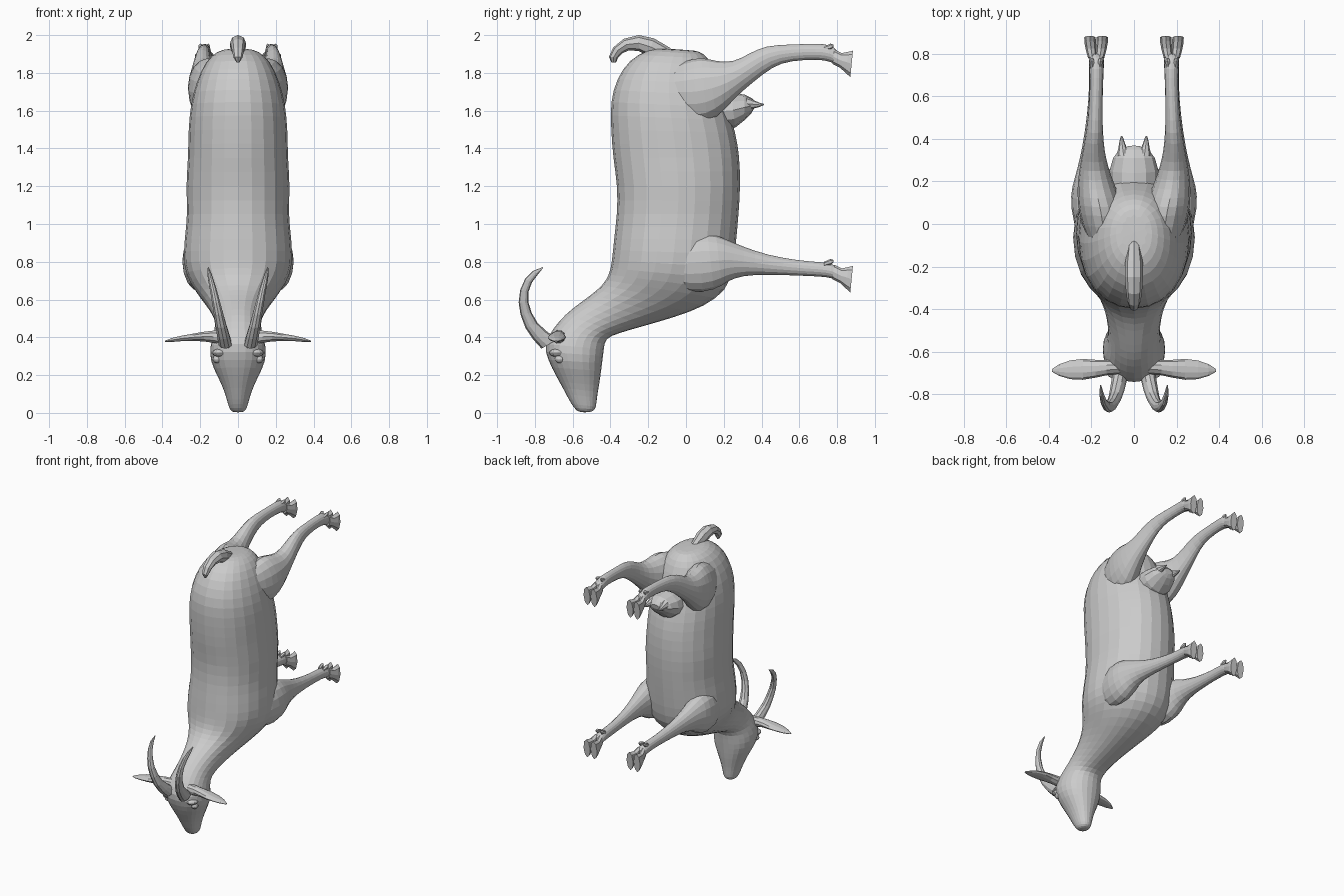
import bpy, bmesh, math
from mathutils import Vector


def loft(name, rings, sides=12, mirror=True, power=1.0, subdiv=False):
    """Skin elliptical rings, each given as (centre, half axis A, half axis B)."""
    bm = bmesh.new()
    loops = []
    # make up for the shrinkage of a subdivided ring
    grow = 3 / (2 + math.cos(2 * math.pi / sides)) if subdiv else 1
    for c, a, b in rings:
        loop = []
        for i in range(sides):
            t = 2 * math.pi * i / sides
            ct, st = math.cos(t), math.sin(t)
            ct = math.copysign(abs(ct) ** power, ct) * grow
            st = math.copysign(abs(st) ** power, st) * grow
            loop.append(bm.verts.new(c + a * ct + b * st))
        loops.append(loop)
    for p, q in zip(loops, loops[1:]):
        for i in range(sides):
            j = (i + 1) % sides
            bm.faces.new((p[i], p[j], q[j], q[i]))
    bm.faces.new(loops[0])
    bm.faces.new(loops[-1])
    return finish(name, bm, mirror, subdiv)


def finish(name, bm, mirror, subdiv=False):
    bmesh.ops.recalc_face_normals(bm, faces=bm.faces)
    me = bpy.data.meshes.new(name)
    bm.to_mesh(me)
    bm.free()
    ob = bpy.data.objects.new(name, me)
    bpy.context.collection.objects.link(ob)
    if subdiv:
        sub = ob.modifiers.new("soften", 'SUBSURF')
        sub.levels = sub.render_levels = 1
    if mirror:
        ob.modifiers.new("mirror", 'MIRROR').use_mirror_merge = False
    return ob


def profile(name, rows, **kw):
    """Rows: side-view edge points (y0, z0, y1, z1), half width, x centre."""
    rings = []
    for y0, z0, y1, z1, w, x in rows:
        p, q = Vector((x, y0, z0)), Vector((x, y1, z1))
        rings.append(((p + q) / 2, (p - q) / 2, Vector((w, 0, 0))))
    return loft(name, rings, **kw)


def ball(name, pos, size, mirror=True):
    bm = bmesh.new()
    bmesh.ops.create_uvsphere(bm, u_segments=12, v_segments=8, radius=1)
    for v in bm.verts:
        v.co = Vector(v.co[i] * size[i] + pos[i] for i in range(3))
    return finish(name, bm, mirror)


# Trunk, rump to base of neck, then neck and head in one skin
body = [
    (-.13, 1.93, .05, 1.92, .06), (-.20, 1.925, .09, 1.905, .11),
    (-.30, 1.87, .14, 1.85, .172), (-.365, 1.77, .18, 1.74, .218),
    (-.4, 1.65, .22, 1.62, .25), (-.395, 1.5, .262, 1.48, .262),
    (-.385, 1.35, .282, 1.36, .262), (-.36, 1.2, .287, 1.2, .275),
    (-.363, 1.05, .277, 1.05, .265), (-.38, .92, .265, .92, .282),
    (-.39, .8, .25, .76, .29), (-.405, .73, .215, .65, .255),
    (-.44, .675, .1, .565, .203), (-.50, .625, -.06, .507, .158),
    (-.57, .575, -.22, .462, .13), (-.64, .52, -.36, .422, .118),
    (-.70, .45, -.43, .395, .127), (-.755, .365, -.435, .34, .148),
    (-.73, .28, -.445, .265, .147), (-.69, .2, -.455, .18, .105),
    (-.65, .13, -.468, .11, .073), (-.62, .07, -.475, .05, .056),
    (-.59, .022, -.48, .015, .045), (-.565, .002, -.51, .002, .026)]
profile("body", [r + (0,) for r in body], sides=12, mirror=False, power=.92, subdiv=True)

# Legs
profile("front_leg", [
    (-.14, .88, -.12, .70, .05, .18), (.0, .95, .02, .63, .092, .198),
    (.12, .955, .16, .65, .094, .206), (.2, .925, .22, .70, .075, .205),
    (.3, .88, .3, .728, .055, .2), (.43, .835, .43, .733, .04, .19),
    (.6, .805, .6, .727, .031, .18), (.72, .798, .72, .722, .034, .176),
    (.77, .79, .77, .715, .036, .177), (.81, .77, .80, .70, .034, .178)],
    sides=8, subdiv=True)
profile("hind_leg", [
    (-.16, 1.8, -.14, 1.62, .05, .13), (.0, 1.865, .0, 1.52, .105, .145),
    (.08, 1.885, .12, 1.53, .105, .16), (.16, 1.86, .2, 1.60, .088, .178),
    (.25, 1.855, .27, 1.68, .068, .188), (.33, 1.9, .36, 1.755, .05, .19),
    (.42, 1.945, .46, 1.835, .038, .185), (.55, 1.95, .55, 1.865, .031, .18),
    (.7, 1.955, .7, 1.872, .031, .175), (.76, 1.95, .76, 1.862, .036, .177),
    (.81, 1.92, .80, 1.84, .034, .178)], sides=8, subdiv=True)

# Cloven hooves and dewclaws
for leg, z in (("front", 0), ("hind", 1.14)):
    for side, s in (("inner", -1), ("outer", 1)):
        profile(f"{leg}_hoof_{side}", [
            (.785, .785 + z, .775, .708 + z, .020, .178 + s * .018),
            (.825, .765 + z, .815, .688 + z, .025, .178 + s * .024),
            (.86, .772 + z, .845, .66 + z, .027, .178 + s * .028),
            (.884, .778 + z, .87, .638 + z, .027, .178 + s * .029)], sides=8)
        profile(f"{leg}_dewclaw_{side}", [
            (.73, .80 + z, .73, .775 + z, .012, .178 + s * .016),
            (.765, .815 + z, .77, .785 + z, .012, .178 + s * .02),
            (.78, .81 + z, .78, .798 + z, .006, .178 + s * .02)], sides=6)

# Tail curling over the rump
profile("tail", [
    (-.08, 1.93, -.14, 1.87, .03, 0), (-.17, 1.983, -.2, 1.89, .042, 0),
    (-.25, 2.0, -.25, 1.915, .043, 0), (-.33, 1.98, -.3, 1.92, .038, 0),
    (-.385, 1.935, -.335, 1.905, .032, 0), (-.408, 1.885, -.36, 1.88, .024, 0),
    (-.395, 1.855, -.37, 1.855, .008, 0)], sides=8, mirror=False)

# Udder with teats
profile("udder", [
    (.14, 1.70, .16, 1.49, .115, 0), (.24, 1.695, .26, 1.51, .115, 0),
    (.31, 1.685, .31, 1.55, .098, 0), (.35, 1.665, .345, 1.585, .07, 0),
    (.368, 1.645, .36, 1.61, .03, 0)], mirror=False)
profile("teat", [
    (.32, 1.675, .32, 1.60, .034, .048), (.36, 1.655, .36, 1.612, .019, .054),
    (.39, 1.642, .39, 1.62, .011, .057), (.413, 1.636, .413, 1.63, .004, .058)], sides=8)

# Horns sweeping up and back
profile("horn", [
    (-.765, .34, -.68, .39, .036, .068), (-.81, .39, -.735, .43, .034, .078),
    (-.85, .45, -.785, .475, .030, .09), (-.876, .52, -.817, .53, .026, .103),
    (-.886, .585, -.834, .585, .023, .116), (-.878, .65, -.834, .64, .019, .129),
    (-.852, .71, -.816, .69, .015, .143), (-.81, .752, -.785, .732, .010, .153),
    (-.757, .772, -.757, .766, .003, .157)], sides=10)

# Leaf-shaped ears: x, y, z, half width in y, half thickness
loft("ear", [(Vector((x, y, z)), Vector((0, w, 0)), Vector((0, 0, t))) for x, y, z, w, t in (
    (.06, -.67, .40, .035, .04), (.13, -.675, .403, .036, .034),
    (.18, -.68, .404, .042, .027), (.24, -.683, .400, .049, .020),
    (.30, -.685, .394, .044, .015), (.35, -.686, .386, .028, .011),
    (.386, -.688, .379, .006, .004))], sides=10)

# Eyes with brow ridges
ball("eye", (.108, -.668, .285), (.026, .026, .022))
ball("brow", (.098, -.68, .318), (.038, .045, .022))
